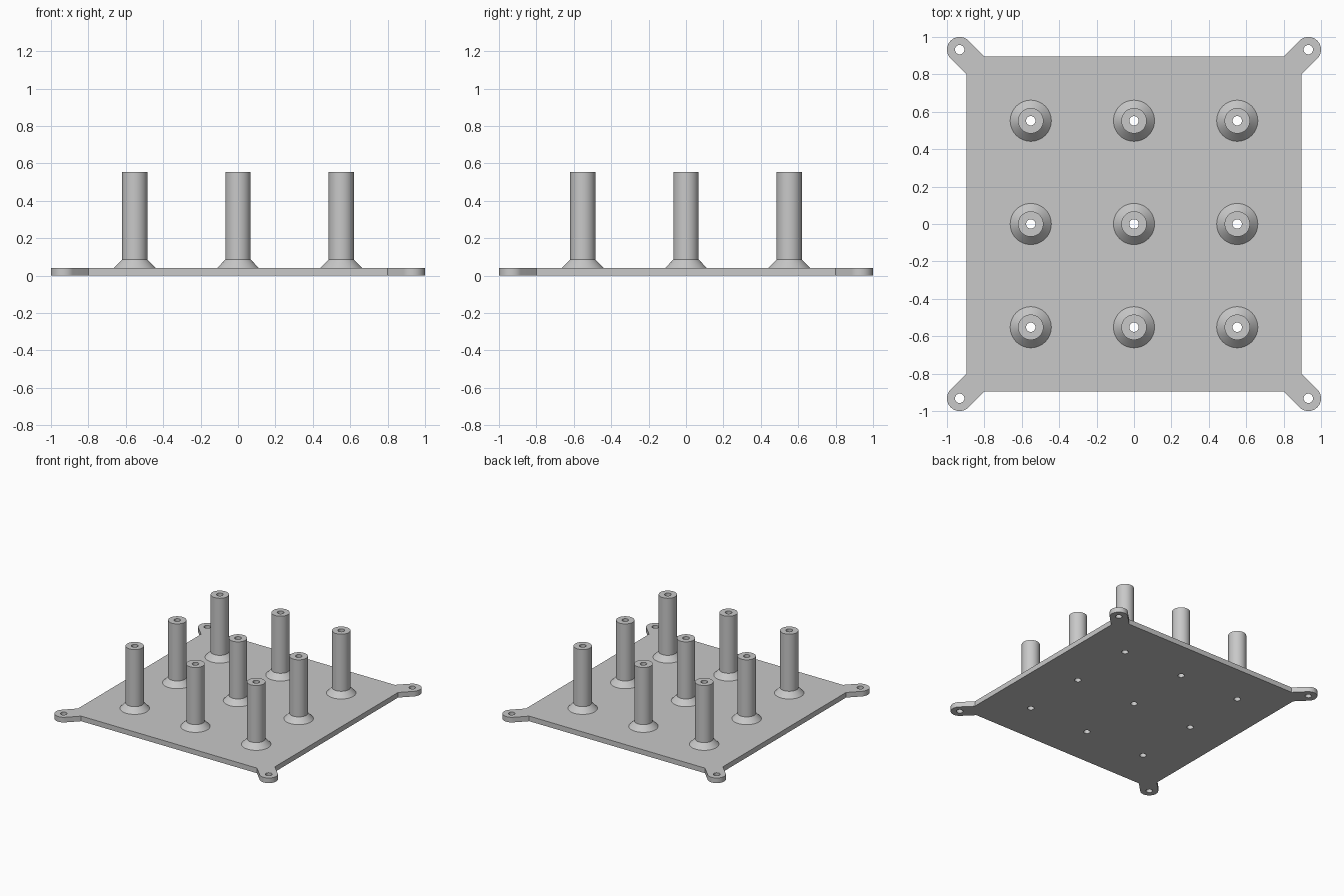
import bpy, bmesh
from math import cos, sin, pi, radians, sqrt
from mathutils import Vector, Matrix

HALF = 0.895        # half width of the square plate
THICK = 0.042       # plate thickness
LUG = 0.932         # lug centre on each axis
LUG_R = 0.068
HOLE_R = 0.025
PITCH = 0.552       # spacing of the posts
POST_R = 0.068
FLARE_R = 0.11
FLARE_TOP = 0.086
POST_TOP = 0.555
SEGMENTS = 48

cube = bpy.data.objects.get("Cube")
if cube:
    bpy.data.objects.remove(cube, do_unlink=True)

grey = bpy.data.materials.new("light_grey")
grey.use_nodes = True
grey.diffuse_color = (0.58, 0.58, 0.58, 1)
grey.node_tree.nodes["Principled BSDF"].inputs["Base Color"].default_value = grey.diffuse_color


def finish(obj):
    bpy.ops.object.select_all(action='DESELECT')
    obj.select_set(True)
    bpy.context.view_layer.objects.active = obj
    bpy.ops.object.shade_smooth_by_angle(angle=radians(30))


def arc(cx, cy, r, start, end, steps):
    angles = [start + (end - start) * i / steps for i in range(steps + 1)]
    return [(cx + r * cos(a), cy + r * sin(a)) for a in angles]


# Plate outline: one lug corner repeated by quarter turns
neck = HALF - LUG_R * sqrt(2)
corner = [(HALF, neck)] + arc(LUG, LUG, LUG_R, -pi / 4, 3 * pi / 4, 24) + [(neck, HALF)]
outline = []
for turn in range(4):
    rot = Matrix.Rotation(turn * pi / 2, 2)
    outline += [tuple(rot @ Vector(p)) for p in corner]

# Screw holes in the lugs and bores under the posts
grid = [(x * PITCH, y * PITCH) for x in (-1, 0, 1) for y in (-1, 0, 1)]
holes = grid + [(x * LUG, y * LUG) for x in (-1, 1) for y in (-1, 1)]
loops = [outline] + [arc(x, y, HOLE_R, 0, 2 * pi, SEGMENTS)[:-1] for x, y in holes]

curve = bpy.data.curves.new("plate_outline", 'CURVE')
curve.dimensions = '2D'
curve.fill_mode = 'BOTH'
curve.extrude = THICK / 2
for loop in loops:
    spline = curve.splines.new('POLY')
    spline.points.add(len(loop) - 1)
    for point, (x, y) in zip(spline.points, loop):
        point.co = (x, y, 0, 1)
    spline.use_cyclic_u = True
source = bpy.data.objects.new("plate_source", curve)
bpy.context.collection.objects.link(source)
bpy.context.view_layer.update()
mesh = bpy.data.meshes.new_from_object(source.evaluated_get(bpy.context.evaluated_depsgraph_get()))
bpy.data.objects.remove(source, do_unlink=True)

bm = bmesh.new()
bm.from_mesh(mesh)
bmesh.ops.remove_doubles(bm, verts=bm.verts, dist=0.0001)
bmesh.ops.translate(bm, verts=bm.verts, vec=(0, 0, THICK / 2))
bmesh.ops.recalc_face_normals(bm, faces=bm.faces)
bm.to_mesh(mesh)
bm.free()
mesh.materials.clear()
mesh.materials.append(grey)
plate = bpy.data.objects.new("base_plate", mesh)
bpy.context.collection.objects.link(plate)
finish(plate)

# Hollow post with a flared foot, turned from its profile
profile = [(FLARE_R, THICK), (POST_R, FLARE_TOP), (POST_R, POST_TOP),
           (HOLE_R, POST_TOP), (HOLE_R, THICK)]
bm = bmesh.new()
verts = [bm.verts.new((r, 0, z)) for r, z in profile]
edges = [bm.edges.new(pair) for pair in zip(verts, verts[1:])]
bmesh.ops.spin(bm, geom=verts + edges, cent=(0, 0, 0), axis=(0, 0, 1),
               angle=2 * pi, steps=SEGMENTS, use_merge=True)
bmesh.ops.remove_doubles(bm, verts=bm.verts, dist=0.0001)
bmesh.ops.recalc_face_normals(bm, faces=bm.faces)
# Make sure the flat rim of the post points up
rim = max(bm.faces, key=lambda f: f.calc_center_median().z)
if rim.normal.z < 0:
    bmesh.ops.reverse_faces(bm, faces=bm.faces)
post_mesh = bpy.data.meshes.new("post")
bm.to_mesh(post_mesh)
bm.free()
post_mesh.materials.append(grey)

# Three by three grid of posts
for i, (x, y) in enumerate(grid):
    post = bpy.data.objects.new(f"post_{i + 1}", post_mesh)
    post.location = (x, y, 0)
    bpy.context.collection.objects.link(post)
    if i == 0:
        finish(post)
